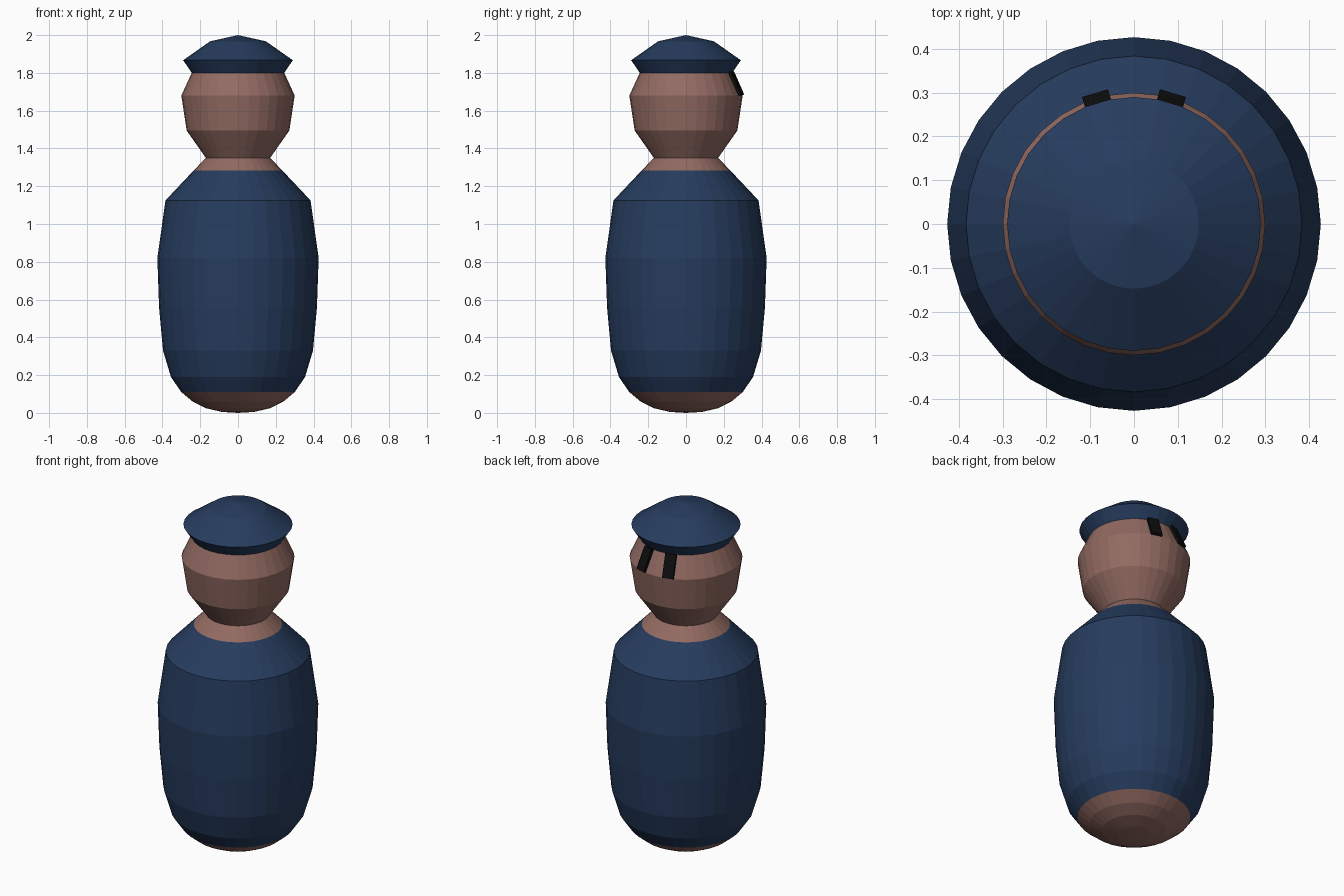
import bpy
import bmesh
from math import cos, sin, pi, radians
from mathutils import Euler

SIDES = 32

cube = bpy.data.objects.get("Cube")
if cube:
    bpy.data.objects.remove(cube, do_unlink=True)


def material(name, rgb):
    mat = bpy.data.materials.new(name)
    mat.use_nodes = True
    colour = (*rgb, 1)
    mat.diffuse_color = colour
    bsdf = next(n for n in mat.node_tree.nodes if n.type == "BSDF_PRINCIPLED")
    bsdf.inputs["Base Color"].default_value = colour
    return mat


def finish(name, bm, mat):
    mesh = bpy.data.meshes.new(name)
    bm.to_mesh(mesh)
    bm.free()
    mesh.materials.append(mat)
    obj = bpy.data.objects.new(name, mesh)
    bpy.context.collection.objects.link(obj)
    return obj


def lathe(name, profile, mat):
    """Spin (radius, height) points, listed upwards, into a flat-faced part."""
    bm = bmesh.new()
    rings = []
    for r, z in profile:
        count = SIDES if r else 1
        rings.append([bm.verts.new((r * cos(2 * pi * i / SIDES), r * sin(2 * pi * i / SIDES), z))
                      for i in range(count)])
    for low, high in zip(rings, rings[1:]):
        for i in range(SIDES):
            j = (i + 1) % SIDES
            corners = [low[i % len(low)], low[j % len(low)],
                       high[j % len(high)], high[i % len(high)]]
            bm.faces.new(list(dict.fromkeys(corners)))
    return finish(name, bm, mat)


skin = material("dusty pink", (0.29, 0.146, 0.122))
navy = material("navy blue", (0.0194, 0.045, 0.112))
black = material("black", (0.004, 0.004, 0.004))

# Rounded base, coat and neck share their boundary rings
hem, collar, throat, brim = (0.30, 0.11), (0.235, 1.283), (0.17, 1.35), (0.245, 1.80)
lathe("base", [(0, 0), (0.085, 0.005), (0.17, 0.025), (0.24, 0.06), hem], skin)
lathe("coat", [hem, (0.355, 0.19), (0.397, 0.33), (0.418, 0.56), (0.427, 0.82),
               (0.384, 1.125), collar], navy)
lathe("neck", [collar, throat], skin)

# Head and cap
lathe("head", [throat, (0.272, 1.495), (0.30, 1.68), brim], skin)
lathe("cap", [brim, (0.29, 1.867), (0.148, 1.967), (0, 2)], navy)

# Eyes lie on the sloping upper facets of the head
for side, label in ((1, "left"), (-1, "right")):
    bm = bmesh.new()
    bmesh.ops.create_cube(bm, size=1)
    bmesh.ops.scale(bm, vec=(0.062, 0.03, 0.132), verts=bm.verts)
    eye = finish(label + "_eye", bm, black)
    turn = radians(16.6) * side
    eye.location = (0.271 * sin(turn), 0.271 * cos(turn), 1.74)
    eye.rotation_euler = Euler((radians(24.6), 0, -turn))
